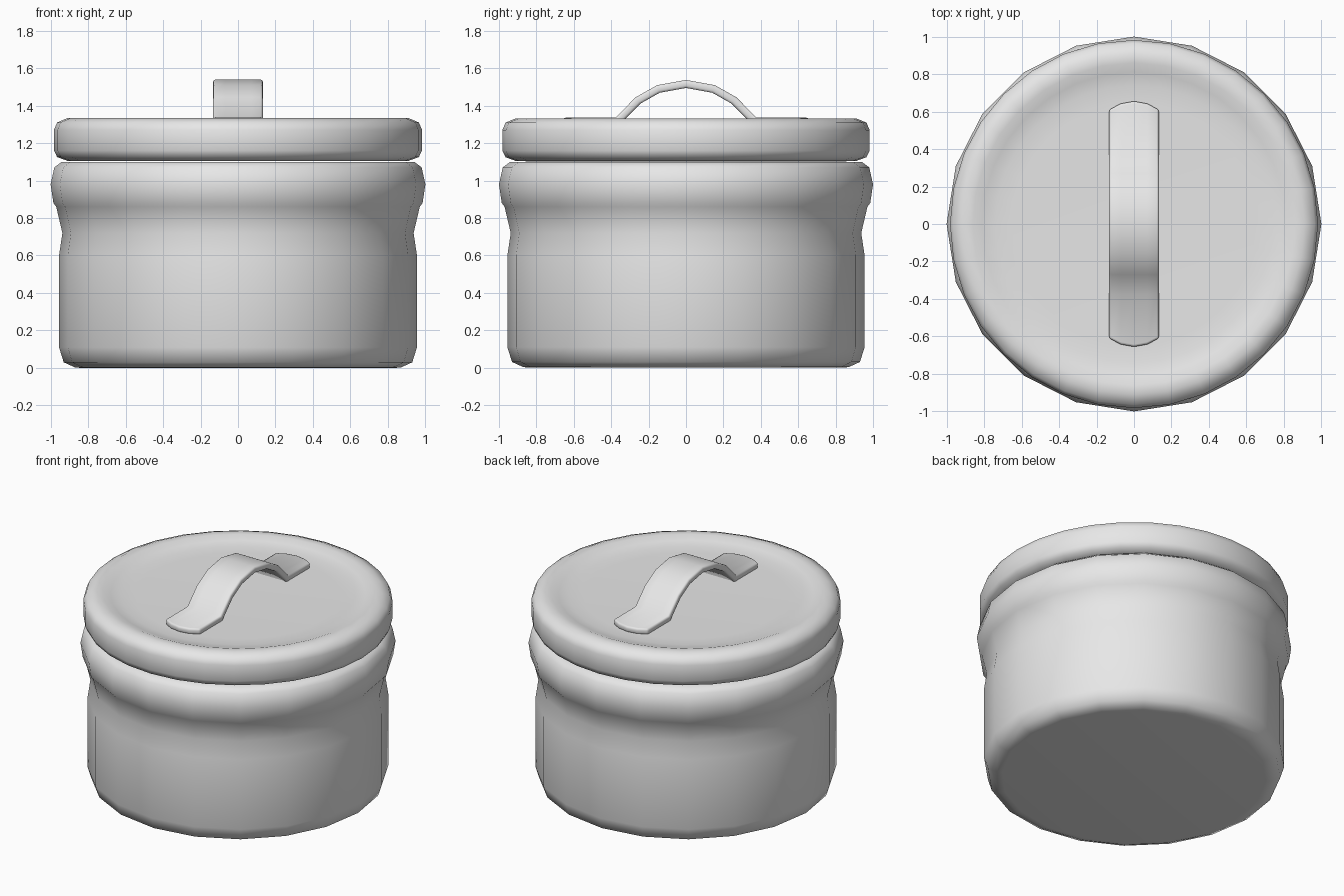
import bpy, bmesh, math

if "Cube" in bpy.data.objects:
    bpy.data.objects.remove(bpy.data.objects["Cube"], do_unlink=True)

GREY = (0.8, 0.8, 0.8, 1)
metal = bpy.data.materials.new("light grey")
metal.use_nodes = True
metal.diffuse_color = GREY
metal.node_tree.nodes["Principled BSDF"].inputs["Base Color"].default_value = GREY


def finish(name, bm, angle):
    """Turn a bmesh into a smooth-shaded object."""
    bmesh.ops.recalc_face_normals(bm, faces=bm.faces)
    mesh = bpy.data.meshes.new(name)
    bm.to_mesh(mesh)
    bm.free()
    mesh.materials.append(metal)
    obj = bpy.data.objects.new(name, mesh)
    bpy.context.collection.objects.link(obj)
    bpy.ops.object.select_all(action='DESELECT')
    obj.select_set(True)
    bpy.context.view_layer.objects.active = obj
    bpy.ops.object.shade_smooth_by_angle(angle=math.radians(angle))
    return obj


def lathe(name, profile, sides):
    """Spin a (radius, height) profile and cap both ends."""
    bm = bmesh.new()
    rings = []
    for r, z in profile:
        angles = [2 * math.pi * i / sides for i in range(sides)]
        rings.append([bm.verts.new((r * math.cos(a), r * math.sin(a), z)) for a in angles])
    for low, high in zip(rings, rings[1:]):
        for i in range(sides):
            j = (i + 1) % sides
            bm.faces.new((low[i], low[j], high[j], high[i]))
    bm.faces.new(rings[0])
    bm.faces.new(rings[-1])
    return finish(name, bm, 60)


# Pot body with rounded base, narrow neck and bulging collar
lathe("pot_body", [
    (0.84, 0), (0.87, 0.003), (0.93, 0.03), (0.955, 0.11), (0.955, 0.6),
    (0.937, 0.72), (0.97, 0.86), (0.985, 0.88), (1.0, 0.98),
    (0.98, 1.07), (0.94, 1.1), (0.85, 1.1)], 20)

# Lid with a thick rounded rim around a shallow recess
lathe("lid", [
    (0.84, 1.103), (0.91, 1.105), (0.965, 1.125), (0.982, 1.16), (0.982, 1.27),
    (0.965, 1.31), (0.91, 1.333), (0.86, 1.333), (0.81, 1.315),
    (0.74, 1.303), (0.65, 1.3)], 32)

# Strap handle: an arched ribbon with flat feet and rounded tips
half = [(0, 1.538), (0.155, 1.51), (0.27, 1.445), (0.375, 1.338), (0.61, 1.337)]
path = [(-y, z) for y, z in reversed(half)] + half[1:]
bm = bmesh.new()
columns = [-0.133, -0.07, 0, 0.07, 0.133]
rows = []
for k, (y, z) in enumerate(path):
    tip = (k == len(path) - 1) - (k == 0)
    rows.append([bm.verts.new((x, y + tip * 0.045 * (1 - (x / 0.133) ** 2), z))
                 for x in columns])
for a, b in zip(rows, rows[1:]):
    for i in range(len(columns) - 1):
        bm.faces.new((a[i], a[i + 1], b[i + 1], b[i]))
handle = finish("lid_handle", bm, 50)
if handle.data.polygons[0].normal.z < 0:
    handle.data.flip_normals()
solid = handle.modifiers.new("thickness", 'SOLIDIFY')
solid.thickness = 0.042
solid.offset = -1
solid.use_even_offset = True
bevel = handle.modifiers.new("soft_edges", 'BEVEL')
bevel.width = 0.012
bevel.segments = 2
bevel.limit_method = 'ANGLE'
bevel.angle_limit = math.radians(60)
